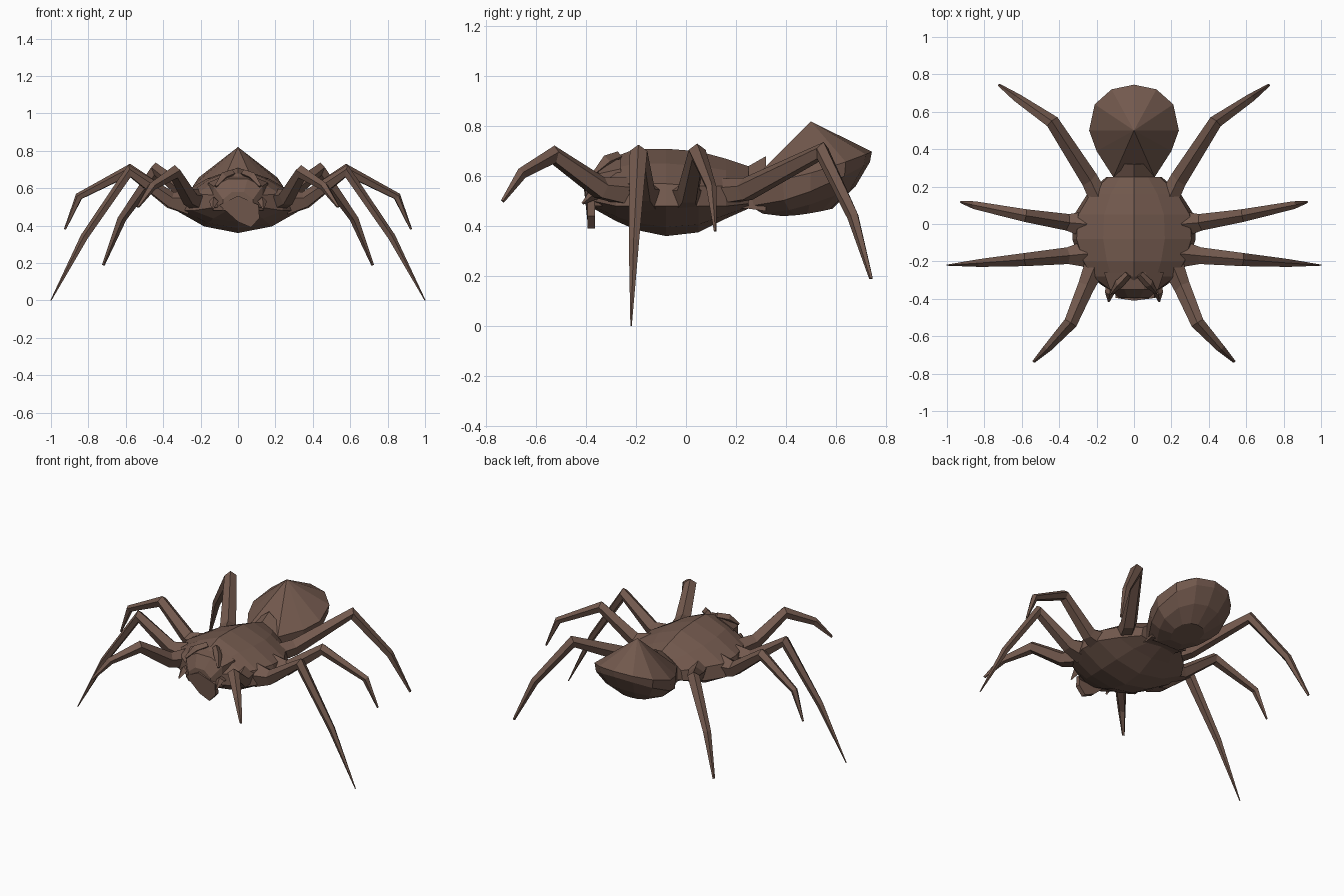
import bpy, bmesh, math
from mathutils import Vector

cube = bpy.data.objects.get("Cube")
if cube:
    bpy.data.objects.remove(cube, do_unlink=True)

brown = bpy.data.materials.new("dusty brown")
brown.use_nodes = True
COLOUR = (0.17, 0.1, 0.075, 1)
brown.diffuse_color = COLOUR
brown.node_tree.nodes["Principled BSDF"].inputs["Base Color"].default_value = COLOUR


def loft(name, rings):
    """Skin a list of equal closed rings and cap both ends."""
    bm = bmesh.new()
    loops = [[bm.verts.new(p) for p in ring] for ring in rings]
    n = len(loops[0])
    for a, b in zip(loops, loops[1:]):
        for i in range(n):
            j = (i + 1) % n
            bm.faces.new((a[i], a[j], b[j], b[i]))
    bm.faces.new(loops[0])
    bm.faces.new(loops[-1])
    bmesh.ops.remove_doubles(bm, verts=bm.verts, dist=0.0005)
    bmesh.ops.recalc_face_normals(bm, faces=bm.faces)
    mesh = bpy.data.meshes.new(name)
    bm.to_mesh(mesh)
    bm.free()
    mesh.materials.append(brown)
    obj = bpy.data.objects.new(name, mesh)
    bpy.context.collection.objects.link(obj)
    return obj


def limb(name, path, radii, sides=5):
    """Tapered tube whose rings follow the bends of the path."""
    pts = [Vector(p) for p in path]
    run = pts[-1] - pts[0]
    across = Vector((run.y, -run.x, 0))
    across = across.normalized() if across.length > 0.001 else Vector((1, 0, 0))
    rings = []
    for i, (p, r) in enumerate(zip(pts, radii)):
        ahead = (pts[min(i + 1, len(pts) - 1)] - p).normalized()
        behind = (p - pts[max(i - 1, 0)]).normalized()
        up = across.cross((ahead + behind).normalized()).normalized()
        angles = [math.tau * k / sides + math.pi / 2 for k in range(sides)]
        rings.append([p + across * r * math.cos(a) + up * r * math.sin(a) for a in angles])
    return loft(name, rings)


def both_sides(name, path, radii, sides=5):
    for label, s in (("left", 1), ("right", -1)):
        limb(f"{label}_{name}", [(s * x, y, z) for x, y, z in path], radii, sides)


# Thorax: y, half width, top, rim top, rim bottom, belly
def thorax_ring(y, w, top, high, low, belly):
    half = [(0, top), (0.5 * w, top * 0.58 + high * 0.42), (0.93 * w, high),
            (w, low), (0.55 * w, low * 0.3 + belly * 0.7), (0, belly)]
    full = half + [(-x, z) for x, z in half[-2:0:-1]]
    return [(x, y, z) for x, z in full]


loft("thorax", [thorax_ring(*s) for s in (
    (-0.37, 0.11, 0.60, 0.56, 0.50, 0.47),
    (-0.28, 0.24, 0.68, 0.57, 0.48, 0.42),
    (-0.20, 0.29, 0.71, 0.57, 0.48, 0.385),
    (-0.08, 0.33, 0.71, 0.57, 0.48, 0.36),
    (0.05, 0.32, 0.70, 0.56, 0.48, 0.375),
    (0.16, 0.25, 0.67, 0.56, 0.48, 0.43),
    (0.25, 0.15, 0.64, 0.55, 0.49, 0.47))])

# Abdomen: stacked outlines rising to a peak
outline = [(0.11, 0.25), (0.2, 0.39), (0.24, 0.5), (0.21, 0.64), (0.12, 0.72), (0, 0.745)]
outline += [(-x, y) for x, y in outline[-2::-1]]


def abdomen_ring(scale, z_front, z_back, centre=0.48):
    ring = []
    for x, y in outline:
        t = ((y - 0.25) / 0.5) ** 1.6
        ring.append((x * scale, centre + (y - centre) * scale, z_front + (z_back - z_front) * t))
    return ring


loft("abdomen", [abdomen_ring(0.4, 0.44, 0.47), abdomen_ring(0.75, 0.45, 0.56),
                 abdomen_ring(0.97, 0.48, 0.66), abdomen_ring(1, 0.57, 0.70),
                 abdomen_ring(0, 0.82, 0.82, 0.5)])
# Waist joining abdomen and thorax
loft("waist", [[(-w, y, low), (w, y, low), (w, y, mid), (0, y, top), (-w, y, mid)]
               for y, w, low, mid, top in ((0.2, 0.12, 0.47, 0.56, 0.645),
                                           (0.25, 0.11, 0.47, 0.57, 0.64),
                                           (0.32, 0.13, 0.46, 0.58, 0.68))])

# Legs, front to back
both_sides("front_leg", [(0.2, -0.2, 0.53), (0.26, -0.34, 0.55), (0.34, -0.53, 0.685),
                         (0.46, -0.66, 0.61), (0.535, -0.735, 0.5)],
           [0.065, 0.048, 0.038, 0.024, 0.008])
both_sides("second_leg", [(0.26, -0.16, 0.52), (0.36, -0.17, 0.535), (0.58, -0.19, 0.69),
                          (0.82, -0.208, 0.34), (1.0, -0.22, 0.0)],
           [0.075, 0.047, 0.037, 0.022, 0.003])
both_sides("third_leg", [(0.26, 0.0, 0.52), (0.36, 0.01, 0.53), (0.58, 0.045, 0.695),
                         (0.85, 0.1, 0.555), (0.925, 0.117, 0.38)],
           [0.075, 0.047, 0.036, 0.022, 0.006])
both_sides("back_leg", [(0.17, 0.1, 0.53), (0.24, 0.24, 0.545), (0.435, 0.545, 0.7),
                        (0.62, 0.67, 0.44), (0.72, 0.742, 0.19)],
           [0.06, 0.05, 0.038, 0.025, 0.008])

# Head with brow ridges, feelers and hanging jaw
loft("head", [[(-w, y, 0.48), (w, y, 0.48), (w, y, top - 0.04), (0.4 * w, y, top),
               (-0.4 * w, y, top), (-w, y, top - 0.04)]
              for y, w, top in ((-0.26, 0.16, 0.67), (-0.35, 0.13, 0.65), (-0.395, 0.08, 0.58))])
both_sides("brow", [(0.03, -0.27, 0.68), (0.08, -0.32, 0.66), (0.12, -0.37, 0.61)],
           [0.02, 0.025, 0.008], 4)
both_sides("feeler", [(0.12, -0.3, 0.52), (0.13, -0.37, 0.53), (0.135, -0.415, 0.49)],
           [0.03, 0.025, 0.005], 4)
loft("jaw", [[(-0.1, y, 0.51), (0, y - 0.015, 0.56), (0.11, y, 0.51),
              (0.115, y, 0.44), (0.07, y, 0.39), (0, y, 0.42)]
             for y in (-0.365, -0.395)])
